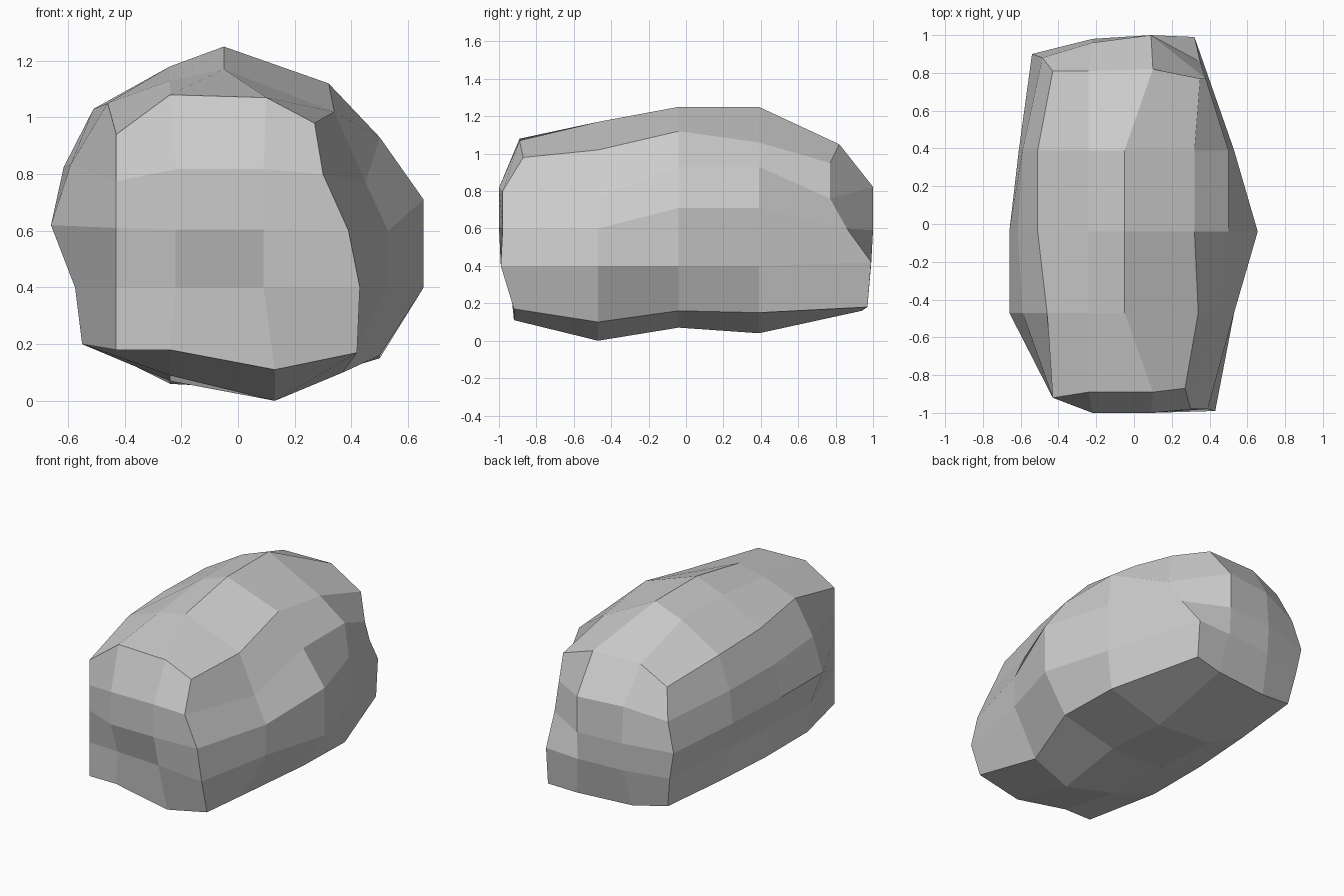
import bpy, bmesh

if "Cube" in bpy.data.objects:
    bpy.data.objects.remove(bpy.data.objects["Cube"])

# Cross-sections from front to back: y, two crown heights, right side
# (top to bottom), two underside heights, left side (bottom to top).
sections = [
    (-0.90, (1.08, 1.07), [(.27, .98), (.30, .80), (.39, .60), (.43, .40), (.42, .17)],
     (.11, .18), [(-.43, .18), (-.43, .61), (-.43, .94)]),
    (-0.47, (1.13, 1.17), [(.34, 1.02), (.45, .77), (.53, .60), (.53, .40), (.37, .10)],
     (.00, .09), [(-.55, .20), (-.66, .62), (-.46, 1.05)]),
    (-0.04, (1.18, 1.25), [(.32, 1.12), (.50, .93), (.655, .71), (.655, .40), (.50, .16)],
     (.07, .07), [(-.55, .20), (-.66, .62), (-.51, 1.03)]),
    (0.39, (1.18, 1.25), [(.32, 1.06), (.50, .93), (.53, .71), (.53, .40), (.50, .15)],
     (.04, .06), [(-.52, .20), (-.61, .60), (-.51, 1.02)]),
    (0.81, (1.05, 1.05), [(.35, .95), (.38, .76), (.35, .60), (.32, .42), (.32, .18)],
     (.16, .16), [(-.47, .20), (-.54, .58), (-.43, .95)]),
]

# Depth of each end face: rows top to bottom, columns left to right
front_depth = [(-.92, -.89, -.89, -.87), (-.92, -1.0, -1.0, -.98), (-.92, -1.0, -1.0, -.98),
               (-.92, -.93, -.95, -.99), (-.92, -.92, -.92, -.92)]
back_depth = [(.81, .81, .82, .77), (.88, .96, 1.0, .77), (.90, .98, 1.0, .86),
              (.89, .97, .99, .99), (.86, .90, .94, .97)]

bm = bmesh.new()


def outline(crown, right, under, left, is_end):
    low_left, mid_left, shoulder = left
    puff = 0 if is_end else .03
    lower = ((low_left[0] + mid_left[0]) / 2 + puff, .40)
    upper = ((mid_left[0] + shoulder[0]) / 2 - puff, (mid_left[1] + shoulder[1]) / 2)
    return ([(-.24, crown[0]), (.10 if is_end else -.05, crown[1])] + right +
            [(.13, under[0]), (-.24, under[1]), low_left, lower, mid_left, upper, shoulder])


def bridge(a, b):
    n = len(a)
    for i in range(n):
        j = (i + 1) % n
        bm.faces.new((a[i], a[j], b[j], b[i]))


def end_face(r, depth, lift):
    # Blunt end: a 3 x 4 patch of quads filling the ring
    rows = [[r[13], r[0], r[1], r[2]]]
    for k in (1, 2, 3):
        lft, rgt = r[13 - k], r[2 + k]
        z = (lft.co.z + rgt.co.z) / 2 + (lift if k == 1 else 0)
        rows.append([lft, bm.verts.new((-.22, 0, z)), bm.verts.new((.09, 0, z)), rgt])
    rows.append([r[9], r[8], r[7], r[6]])
    for row, ys in zip(rows, depth):
        for v, y in zip(row, ys):
            v.co.y = y
    for a, b in zip(rows, rows[1:]):
        for i in range(3):
            bm.faces.new((a[i], a[i + 1], b[i + 1], b[i]))


# Boulder body
rings = []
for k, (y, *profile) in enumerate(sections):
    points = outline(*profile, k in (0, len(sections) - 1))
    rings.append([bm.verts.new((x, y, z)) for x, z in points])
for a, b in zip(rings, rings[1:]):
    bridge(a, b)

# Front and back ends
end_face(rings[0], front_depth, .03)
end_face(rings[-1], back_depth, .06)

bmesh.ops.recalc_face_normals(bm, faces=bm.faces)
mesh = bpy.data.meshes.new("boulder")
bm.to_mesh(mesh)
bm.free()
boulder = bpy.data.objects.new("boulder", mesh)
bpy.context.collection.objects.link(boulder)
